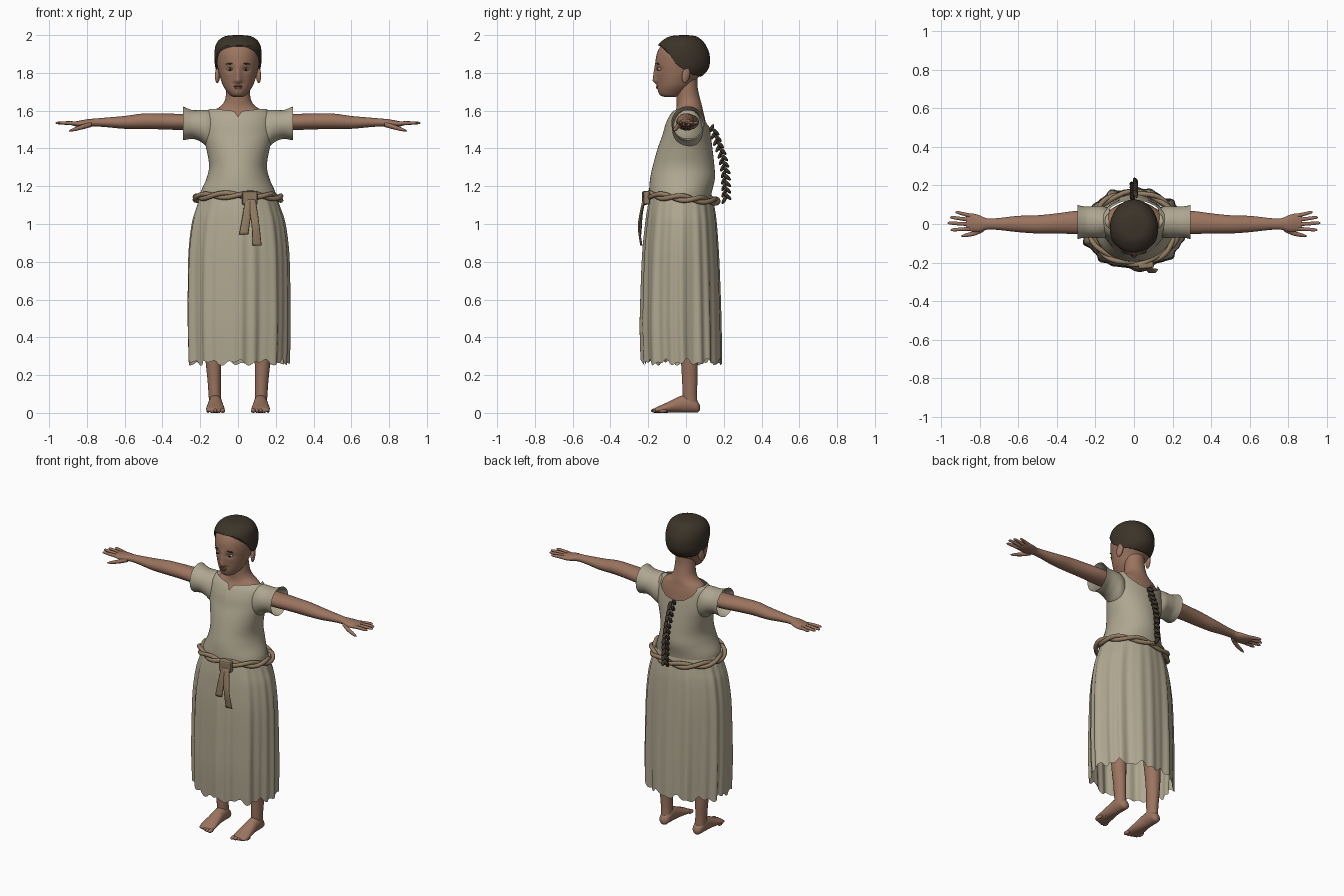
import bpy, bmesh
from math import sin, cos, pi, exp, floor
from mathutils import Vector, Matrix, Euler

if "Cube" in bpy.data.objects:
    bpy.data.objects.remove(bpy.data.objects["Cube"], do_unlink=True)


def material(name, r, g, b):
    m = bpy.data.materials.new(name)
    m.use_nodes = True
    m.diffuse_color = (r, g, b, 1)
    bsdf = next(n for n in m.node_tree.nodes if n.type == 'BSDF_PRINCIPLED')
    bsdf.inputs["Base Color"].default_value = (r, g, b, 1)
    bsdf.inputs["Roughness"].default_value = 0.8
    return m


SKIN = material("brown skin", 0.33, 0.175, 0.115)
LIP = material("lip", 0.25, 0.11, 0.08)
HAIR = material("dark hair", 0.045, 0.034, 0.022)
CLOTH = material("linen cloth", 0.43, 0.385, 0.28)
ROPE = material("tan belt", 0.29, 0.205, 0.125)
EYE = material("eye white", 0.4, 0.34, 0.26)
IRIS = material("dark iris", 0.03, 0.025, 0.015)


def finish(name, bm, mat, mirror=False, smooth=True):
    bmesh.ops.recalc_face_normals(bm, faces=bm.faces)
    me = bpy.data.meshes.new(name)
    bm.to_mesh(me)
    bm.free()
    me.materials.append(mat)
    for p in me.polygons:
        p.use_smooth = smooth
    ob = bpy.data.objects.new(name, me)
    bpy.context.collection.objects.link(ob)
    if mirror:
        ob.modifiers.new("mirror", 'MIRROR').use_mirror_merge = False
    return ob


def spline(rows, u):
    """Smooth row at fractional index u."""
    n = len(rows) - 1
    i = min(max(int(floor(u)), 0), n - 1)
    t = u - i
    a, b, c, d = (Vector(rows[min(max(k, 0), n)]) for k in (i - 1, i, i + 1, i + 2))
    return b + (c - a) * (t / 2) + (2 * a - 5 * b + 4 * c - d) * (t * t / 2) \
        + (3 * b - a - 3 * c + d) * (t ** 3 / 2)


def lerp(table, x):
    for (x0, y0), (x1, y1) in zip(table, table[1:]):
        if x <= x1:
            return y0 + (y1 - y0) * (x - x0) / (x1 - x0)
    return table[-1][1]


def tube(name, rows, mat, axis=2, seg=24, steps=5, caps=True, mirror=False,
         low=None, high=None, shape=None):
    """Loft of ellipses; row = position, two centres, two radii. Angle 0 is the front."""
    bm = bmesh.new()
    others = [k for k in range(3) if k != axis]
    end, count = len(rows) - 1, (len(rows) - 1) * steps
    rings = []
    for j in range(count + 1):
        ring = []
        for i in range(seg):
            a = -pi + 2 * pi * i / seg
            lo = low(a) if low else 0
            hi = high(a) if high else end
            u = lo + (hi - lo) * j / count
            r = spline(rows, u)
            p = Vector((0, 0, 0))
            p[axis] = r[0]
            p[others[0]] = r[1] + r[3] * sin(a)
            p[others[1]] = r[2] - r[4] * cos(a)
            ring.append(bm.verts.new(shape(a, u / end, p) if shape else p))
        rings.append(ring)
    for r0, r1 in zip(rings, rings[1:]):
        for i in range(seg):
            k = (i + 1) % seg
            bm.faces.new((r0[i], r0[k], r1[k], r1[i]))
    if caps:
        bm.faces.new(rings[0])
        bm.faces.new(rings[-1])
    return finish(name, bm, mat, mirror)


def blobs(name, items, mat, mirror=False):
    """Ellipsoids given as (location, radii, rotation)."""
    bm = bmesh.new()
    for loc, size, rot in items:
        m = Matrix.LocRotScale(Vector(loc), Euler(rot), Vector(size))
        bmesh.ops.create_uvsphere(bm, u_segments=16, v_segments=10, radius=1, matrix=m)
    return finish(name, bm, mat, mirror)


def body(*rows):
    """Rows given as height, front y, back y, half width."""
    return [(z, 0, (f + b) / 2, w, (b - f) / 2) for z, f, b, w in rows]


# Head with nose, eye sockets and mouth
def face(a, f, p):
    if p.y < -0.05:
        x, z = p.x, p.z
        ridge = lerp([(1.735, 0), (1.757, 1), (1.83, 0.2), (1.86, 0)], z) if z > 1.735 else 0
        p.y -= 0.025 * ridge * exp(-(x / (0.012 + 0.008 * ridge)) ** 2)
        p.y += 0.010 * exp(-((abs(x) - 0.043) / 0.022) ** 2 - ((z - 1.82) / 0.016) ** 2)
        p.y -= 0.006 * exp(-(x / 0.025) ** 2 - ((z - 1.725) / 0.012) ** 2)
    return p


HEAD = body((1.672, -.11, -.06, .02), (1.68, -.135, -.03, .04), (1.70, -.147, 0, .058),
            (1.73, -.15, .03, .078), (1.77, -.154, .06, .093), (1.81, -.16, .10, .104),
            (1.85, -.162, .115, .111), (1.90, -.155, .112, .113), (1.94, -.135, .092, .105),
            (1.965, -.105, .068, .085), (1.98, -.07, .04, .055), (1.985, -.02, 0, .01))
tube("head", HEAD, SKIN, seg=96, steps=6, shape=face)
blobs("ear", [((.108, .0, 1.79), (.013, .022, .045), (-.2, 0, .3))], SKIN, True)
blobs("eye", [((.043, -.141, 1.82), (.018, .011, .009), (0, 0, .2))], EYE, True)
blobs("iris", [((.043, -.150, 1.82), (.008, .005, .008), (0, 0, .2))], IRIS, True)
blobs("eyebrow", [((.045, -.149, 1.848), (.022, .006, .004), (0, .1, .25))], HAIR, True)
blobs("lips", [((0, -.151, 1.730), (.024, .008, .005), (0, 0, 0)),
               ((0, -.151, 1.722), (.019, .008, .006), (0, 0, 0))], LIP)

# Cropped hair cap with a hairline that drops behind the ears
HAIRLINE = [(0, 7.9), (.5, 7.85), (.9, 7.5), (1.2, 6.6), (1.45, 5.7), (1.7, 5.2),
            (2.2, 4.5), (pi, 4.2)]
cap = [(z + max(z - 1.85, 0) * .11, x, y, rx + .012, ry + .011) for z, x, y, rx, ry in HEAD]
hair = tube("hair_cap", cap, HAIR, seg=72, low=lambda a: lerp(HAIRLINE, abs(a)))
thick = hair.modifiers.new("thickness", 'SOLIDIFY')
thick.thickness, thick.offset = 0.014, -1

# Neck and upper chest
tube("neck_and_chest", body((1.40, -.13, .12, .15), (1.5, -.105, .11, .165), (1.56, -.08, .10, .16),
     (1.6, -.056, .09, .13), (1.625, -.05, .085, .09), (1.66, -.05, .075, .068),
     (1.72, -.05, .062, .062), (1.78, -.05, .06, .06)), SKIN, seg=40)

# Braid hanging down the back
BRAID = [(0, .142), (.35, .19), (.6, .208), (1, .212)]
strands = []
for i in range(23):
    t, side = i / 22, 1 if i % 2 else -1
    strands.append(((.008 * side, lerp(BRAID, t) + .008 * side, 1.505 - .375 * t),
                    (.013, .010, .027), (.65 * side + .15, .3 * side, 0)))
blobs("braid", strands, HAIR)

# Arms, palms and fingers
tube("arm", [(.17, .005, 1.54, .055, .045), (.29, .008, 1.54, .06, .043), (.40, .003, 1.543, .052, .042),
     (.5, -.002, 1.544, .047, .041), (.6, 0, 1.538, .042, .034), (.70, 0, 1.538, .031, .025),
     (.76, 0, 1.537, .029, .021), (.80, .002, 1.533, .043, .021), (.84, .008, 1.530, .047, .017),
     (.87, .01, 1.530, .040, .011)], SKIN, axis=0, seg=28, mirror=True)
for name, base, tip, reach in [("index_finger", -.024, -.030, .95), ("middle_finger", -.002, .005, .965),
                               ("ring_finger", .020, .034, .953), ("little_finger", .041, .060, .925)]:
    tube(name, [(.83, base, 1.530, .011, .011), ((.83 + reach) / 2, (base + tip) / 2, 1.534, .010, .010),
         (reach - .012, tip, 1.535, .008, .007), (reach, tip, 1.534, .002, .002)],
         SKIN, axis=0, seg=10, mirror=True)
tube("thumb", [(.775, -.022, 1.528, .016, .014), (.82, -.046, 1.515, .013, .013),
     (.87, -.058, 1.500, .010, .009), (.895, -.063, 1.493, .002, .002)],
     SKIN, axis=0, seg=10, mirror=True)

# Legs, feet and toes
tube("leg", [(.03, .12, .025, .032, .038), (.10, .123, .02, .033, .038), (.18, .126, .02, .036, .041),
     (.30, .13, .017, .043, .046), (.5, .125, .01, .052, .058), (.75, .115, 0, .062, .07)],
     SKIN, seg=28, mirror=True)
tube("foot", [(.074, .119, .026, .010, .012), (.06, .119, .032, .029, .030), (.02, .12, .048, .036, .047),
     (-.03, .12, .045, .038, .044), (-.08, .12, .033, .044, .032), (-.13, .12, .021, .049, .021),
     (-.158, .12, .015, .045, .014), (-.165, .12, .014, .035, .008)], SKIN, axis=1, mirror=True)
toes = [((.081 + .0195 * i, -.162 + .0035 * i * i / 1.5, .012), (.013 - .001 * i, .024, .012), (0, 0, 0))
        for i in range(5)]
blobs("toes", toes, SKIN, True)

# Bodice with a notched front neckline and a low back
NECKLINE = [(0, 6.7), (.12, 7.5), (.5, 7.7), (1, 8), (1.7, 8), (2.2, 7.8), (2.5, 6.5),
            (2.8, 5.9), (pi, 5.7)]
tube("bodice", body((1.10, -.185, .13, .195), (1.16, -.195, .135, .20), (1.24, -.19, .153, .167),
     (1.31, -.175, .15, .153), (1.40, -.15, .14, .168), (1.47, -.125, .13, .185),
     (1.53, -.108, .12, .185), (1.58, -.083, .105, .18), (1.61, -.057, .092, .15)),
     CLOTH, seg=72, caps=False, high=lambda a: lerp(NECKLINE, abs(a)))
tube("sleeve", [(.13, .01, 1.495, .072, .105), (.165, .01, 1.507, .083, .097), (.20, .01, 1.520, .082, .083),
     (.24, .01, 1.527, .080, .076), (.27, .01, 1.53, .083, .083), (.292, .01, 1.533, .088, .090)],
     CLOTH, axis=0, seg=40, caps=False, mirror=True)


# Gathered skirt with folds and a ragged hem
def folds(a, f, p):
    wave = .5 * sin(9 * a + .6) + .35 * sin(16 * a + 1.3 + sin(3 * a)) + .25 * sin(25 * a)
    k = 1 + wave * (.012 + .05 * (1 - f))
    return Vector((p.x * k, (p.y + .02) * k - .02, p.z))


tube("skirt", body((.25, -.228, .187, .262), (.45, -.235, .185, .268), (.65, -.232, .18, .268),
     (.85, -.225, .172, .264), (1.0, -.212, .162, .247), (1.08, -.202, .152, .224),
     (1.15, -.188, .138, .2)), CLOTH, seg=180, caps=False, shape=folds,
     low=lambda a: .13 + .07 * sin(11 * a + 2) + .06 * sin(23 * a))

# Twisted rope belt
for k, name in enumerate(("belt_strand_upper", "belt_strand_lower")):
    cu = bpy.data.curves.new(name, 'CURVE')
    cu.dimensions = '3D'
    cu.bevel_depth, cu.bevel_resolution = 0.013, 2
    sp = cu.splines.new('POLY')
    sp.points.add(95)
    for i, pt in enumerate(sp.points):
        a = 2 * pi * i / 96
        turn = 5 * a + k * pi
        r = 1 + .04 * cos(turn)
        pt.co = (.224 * r * sin(a), -.02 - .183 * r * cos(a), 1.137 + .016 * cos(a) + .012 * sin(turn), 1)
    sp.use_cyclic_u = True
    cu.materials.append(ROPE)
    bpy.context.collection.objects.link(bpy.data.objects.new(name, cu))

# Belt knot and hanging tails
bm = bmesh.new()
bmesh.ops.create_cube(bm, size=1, matrix=Matrix.LocRotScale(
    Vector((.062, -.212, 1.138)), Euler((.05, 0, .1)), Vector((.082, .035, .072))))
knot = finish("belt_knot", bm, ROPE, smooth=False)
bevel = knot.modifiers.new("rounding", 'BEVEL')
bevel.width, bevel.segments = 0.01, 2
tube("long_belt_tail", [(1.13, .075, -.222, .018, .008), (1.05, .085, -.240, .021, .007),
     (.98, .094, -.249, .021, .006), (.885, .101, -.236, .024, .006)], ROPE, seg=12)
tube("short_belt_tail", [(1.13, .055, -.222, .018, .008), (1.05, .047, -.236, .022, .007),
     (.945, .030, -.242, .024, .006)], ROPE, seg=12)
